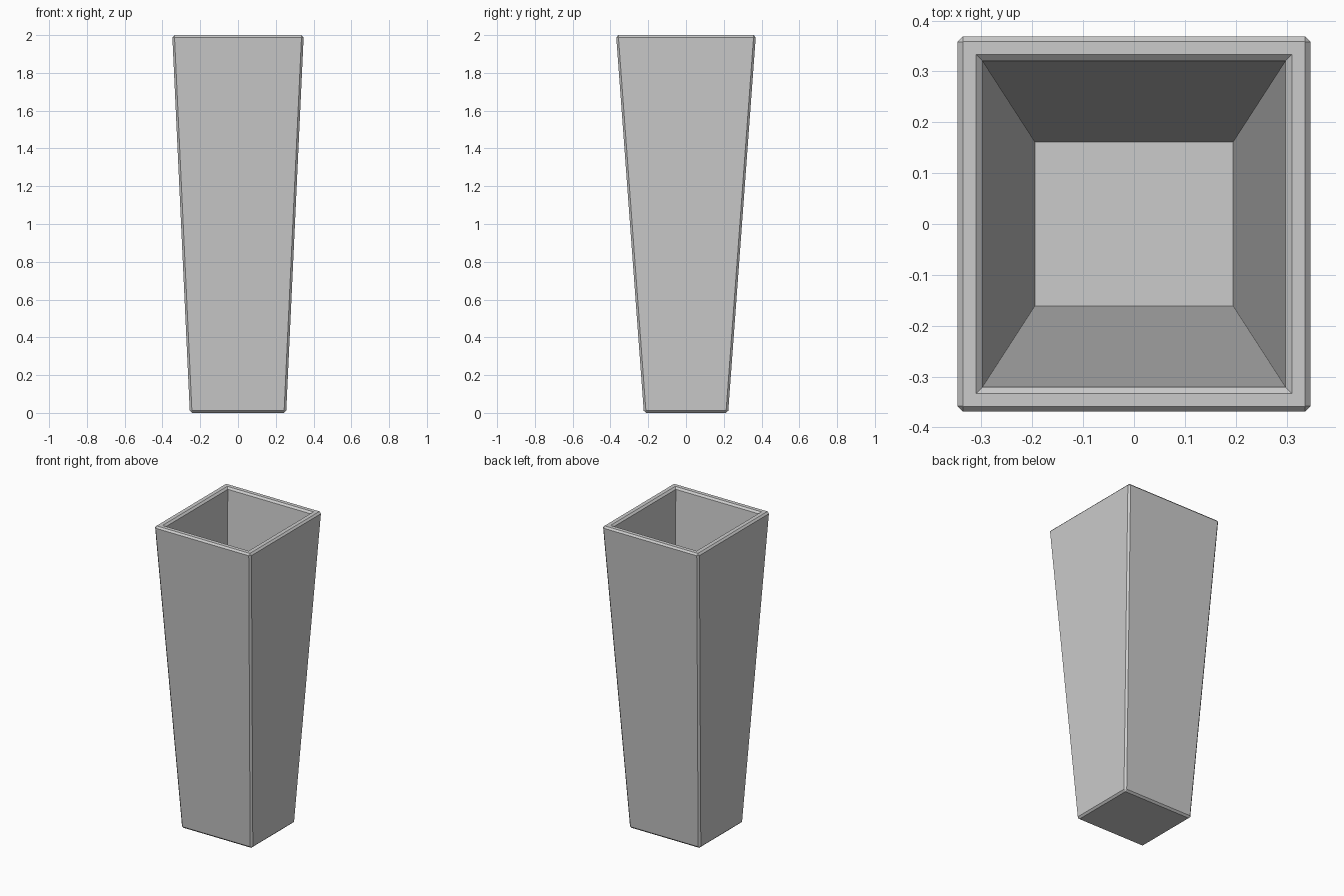
import bpy, bmesh

if "Cube" in bpy.data.objects:
    bpy.data.objects.remove(bpy.data.objects["Cube"])

bm = bmesh.new()

def ring(hx, hy, z):
    return [bm.verts.new((sx * hx, sy * hy, z))
            for sx, sy in ((-1, -1), (1, -1), (1, 1), (-1, 1))]

# Outer base, outer rim, inner rim, inner floor
rings = [ring(0.255, 0.223, 0), ring(0.348, 0.37, 2),
         ring(0.299, 0.322, 2), ring(0.195, 0.161, 0.05)]
for a, b in zip(rings, rings[1:]):
    for i in range(4):
        j = (i + 1) % 4
        bm.faces.new((a[i], a[j], b[j], b[i]))
bm.faces.new(rings[0][::-1])
bm.faces.new(rings[3])
bmesh.ops.recalc_face_normals(bm, faces=bm.faces[:])

# Chamfer outer edges and both rim edges; the cavity stays sharp
floor = set(rings[3])
rim_pairs = {frozenset((rings[1][i], rings[2][i])) for i in range(4)}
edges = [e for e in bm.edges
         if not floor & set(e.verts) and frozenset(e.verts) not in rim_pairs]
bmesh.ops.bevel(bm, geom=edges, offset=0.0115, offset_type='OFFSET',
                segments=1, profile=0.5, affect='EDGES')

# Tapered planter
mesh = bpy.data.meshes.new("tapered_planter")
bm.to_mesh(mesh)
bm.free()
obj = bpy.data.objects.new("tapered_planter", mesh)
bpy.context.collection.objects.link(obj)
